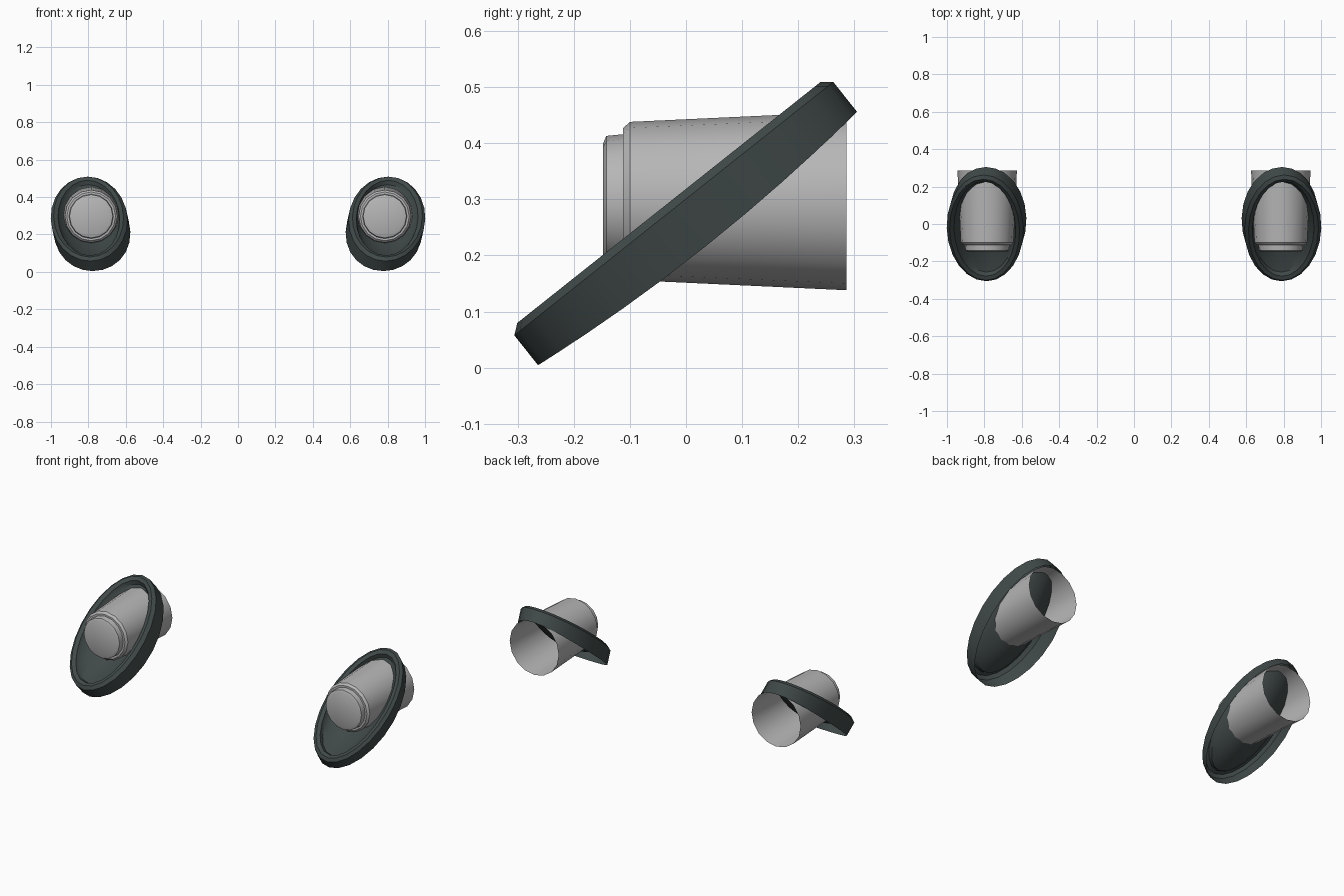
import bpy, bmesh, math

if "Cube" in bpy.data.objects:
    bpy.data.objects.remove(bpy.data.objects["Cube"])

def material(name, rgb):
    m = bpy.data.materials.new(name)
    m.diffuse_color = (*rgb, 1)
    m.use_nodes = True
    m.node_tree.nodes["Principled BSDF"].inputs["Base Color"].default_value = m.diffuse_color
    return m

DARK = material("dark_bezel_plastic", (0.052, 0.068, 0.066))
GREY = material("light_grey_housing", (0.47, 0.47, 0.47))
TILT = math.atan2(0.622, 0.783)
CT, ST = math.cos(TILT), math.sin(TILT)

def loft(name, rings, mat, cap_end):
    """Skin a list of closed rings, capping the last one if asked."""
    bm = bmesh.new()
    loops = [[bm.verts.new(p) for p in r] for r in rings]
    n = len(loops[0])
    for a, b in zip(loops, loops[1:]):
        for i in range(n):
            j = (i + 1) % n
            bm.faces.new((a[i], a[j], b[j], b[i]))
    if cap_end:
        bm.faces.new(loops[-1])
    bmesh.ops.recalc_face_normals(bm, faces=bm.faces[:])
    me = bpy.data.meshes.new(name)
    bm.to_mesh(me)
    bm.free()
    me.materials.append(mat)
    ob = bpy.data.objects.new(name, me)
    bpy.context.collection.objects.link(ob)
    bpy.ops.object.select_all(action='DESELECT')
    ob.select_set(True)
    bpy.context.view_layer.objects.active = ob
    bpy.ops.object.shade_smooth_by_angle(angle=math.radians(35))
    return ob

def bezel_ring(s, inset_scale, inset, n, back_sag=0.0, sides=24):
    """Tilted oval ring: n is the height along the bezel's own axis."""
    a, b = (0.205 - inset) * inset_scale, (0.363 - inset) * inset_scale
    pts = []
    for i in range(sides):
        t = 2 * math.pi * i / sides
        u, v = a * math.cos(t), b * math.sin(t)
        nn = n - back_sag * math.cos(t) ** 2
        x = 0.790 + u + 0.18 * nn + 0.02 * v
        pts.append((s * x, v * CT - nn * ST, 0.256 + v * ST + nn * CT))
    return pts

def tube_ring(s, y, r, sides=16):
    return [(s * 0.785 + r * math.cos(2 * math.pi * i / sides), y,
             0.297 + r * math.sin(2 * math.pi * i / sides)) for i in range(sides)]

for s, side in ((-1, "left"), (1, "right")):
    # oval bezel: outer wall, rounded lip, inner step and dished floor
    rings = [bezel_ring(s, 1, 0, -0.033, 0.02), bezel_ring(s, 1, 0, 0.035),
             bezel_ring(s, 1, 0.018, 0.049), bezel_ring(s, 1, 0.040, 0.042),
             bezel_ring(s, 1, 0.050, 0.020)]
    for k in (0.85, 0.65, 0.45, 0.25, 0.08):
        rings.append(bezel_ring(s, k, 0.050, 0.020 - 0.07 * (1 - k * k)))
    loft("bezel_" + side, rings, DARK, True)

    # lamp housing: open at the back, stepped lens at the front
    profile = [(0.286, 0.159), (-0.100, 0.141), (-0.112, 0.130), (-0.112, 0.119),
               (-0.142, 0.116), (-0.148, 0.102)]
    loft("lamp_housing_" + side, [tube_ring(s, y, r) for y, r in profile], GREY, True)
